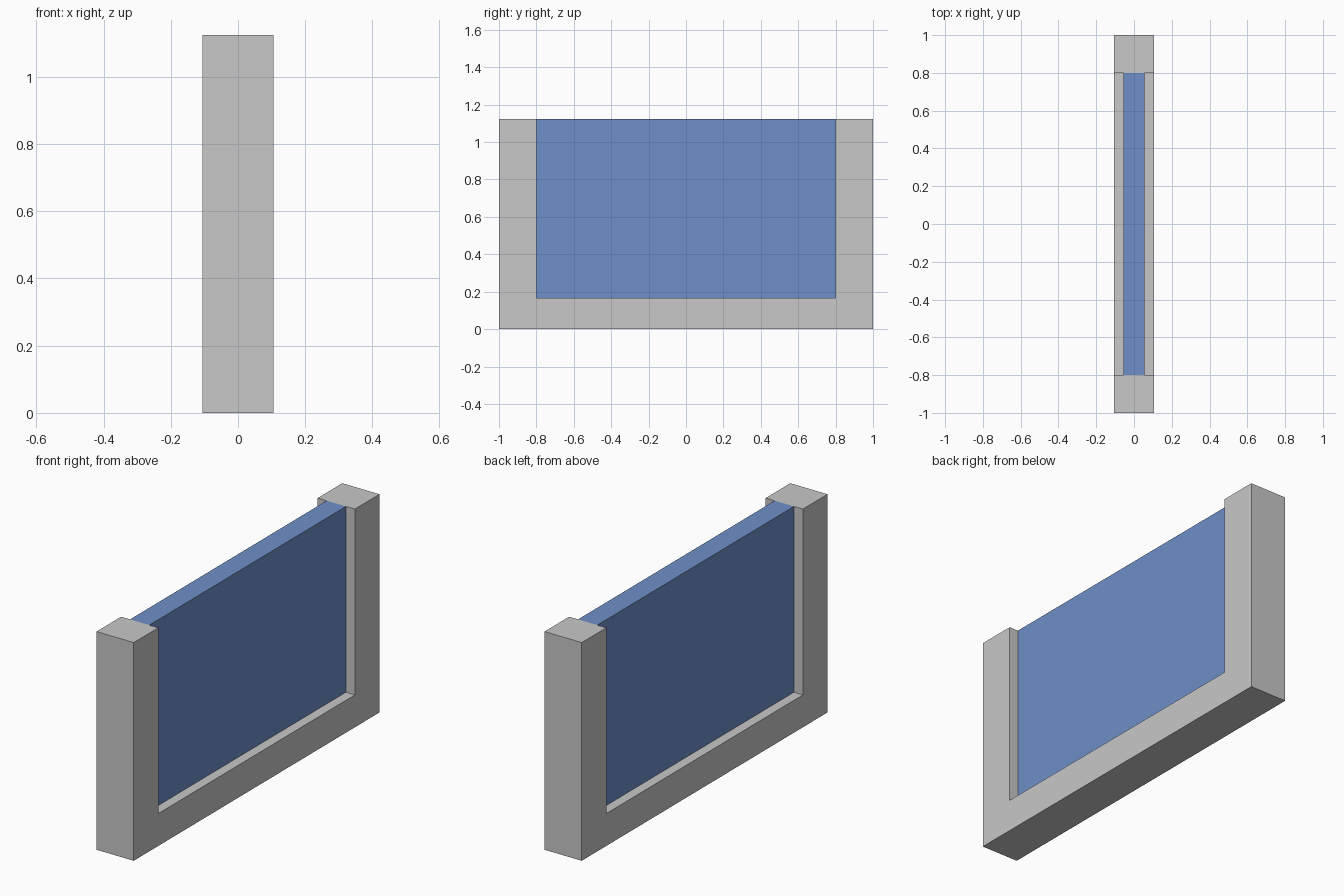
import bpy
import bmesh
from mathutils import Vector

if "Cube" in bpy.data.objects:
    bpy.data.objects.remove(bpy.data.objects["Cube"])

HALF_LENGTH, HALF_DEPTH, HEIGHT = 1.0, 0.106, 1.124
OPENING, SILL = 0.8, 0.167
PANEL_HALF_DEPTH = 0.055


def material(name, rgb):
    mat = bpy.data.materials.new(name)
    mat.diffuse_color = (*rgb, 1)
    mat.use_nodes = True
    mat.node_tree.nodes["Principled BSDF"].inputs["Base Color"].default_value = mat.diffuse_color
    return mat


def extruded(name, profile, half_depth, mat):
    """Extrude a (y, z) outline along x, centred on x = 0."""
    bm = bmesh.new()
    face = bm.faces.new([bm.verts.new((-half_depth, y, z)) for y, z in profile])
    ext = bmesh.ops.extrude_face_region(bm, geom=[face])
    verts = [v for v in ext["geom"] if isinstance(v, bmesh.types.BMVert)]
    bmesh.ops.translate(bm, verts=verts, vec=Vector((2 * half_depth, 0, 0)))
    bmesh.ops.recalc_face_normals(bm, faces=bm.faces)
    mesh = bpy.data.meshes.new(name)
    bm.to_mesh(mesh)
    bm.free()
    mesh.materials.append(mat)
    obj = bpy.data.objects.new(name, mesh)
    bpy.context.collection.objects.link(obj)
    return obj


grey = material("light grey", (0.578, 0.578, 0.578))
blue = material("glass blue", (0.156, 0.275, 0.578))

# U-shaped frame: two posts joined by a sill
half = [(HALF_LENGTH, 0), (HALF_LENGTH, HEIGHT), (OPENING, HEIGHT), (OPENING, SILL)]
extruded("frame", half + [(-y, z) for y, z in reversed(half)], HALF_DEPTH, grey)

# Thinner panel filling the opening, flush with the top of the posts
extruded("panel", [(-OPENING, SILL), (OPENING, SILL), (OPENING, HEIGHT), (-OPENING, HEIGHT)],
         PANEL_HALF_DEPTH, blue)
